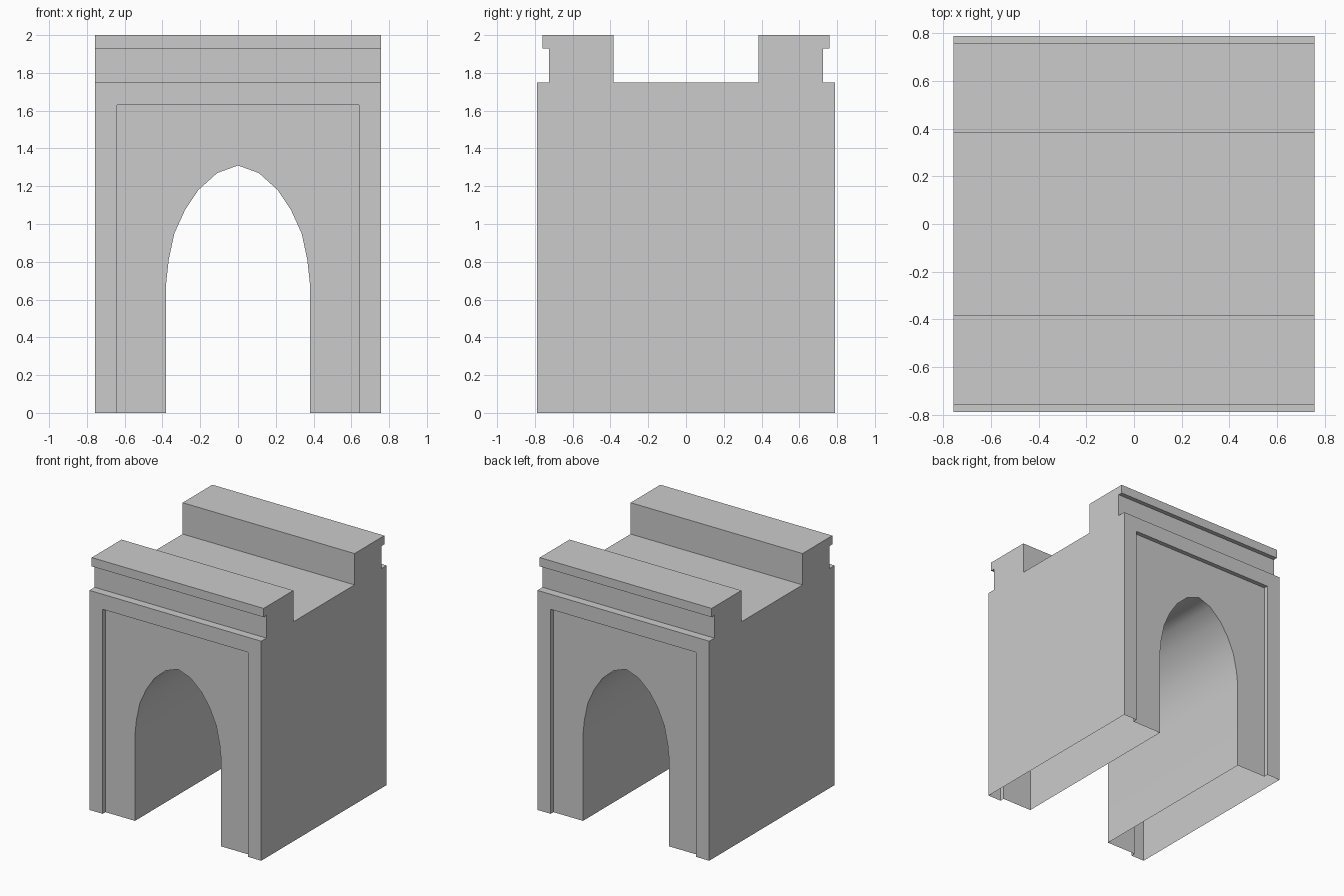
import bpy
import bmesh
import math

if "Cube" in bpy.data.objects:
    bpy.data.objects.remove(bpy.data.objects["Cube"])

W = 0.758        # half width in x
D = 0.79         # half depth in y
PANEL_Y = 0.755  # recessed panel plane
ROOF, TOP = 1.75, 2.0

bm = bmesh.new()


def face(points):
    return bm.faces.new([bm.verts.new(p) for p in points])


def strip(path_a, path_b):
    """Quads joining two matching paths."""
    for i in range(len(path_a) - 1):
        face((path_a[i], path_a[i + 1], path_b[i + 1], path_b[i]))


def mirrored(half):
    """Full left-to-right path from a right half ending at x = 0."""
    return half + [(-x, z) for x, z in reversed(half[:-1])]


def at_y(path, y):
    return [(x, y, z) for x, z in path]


# Side silhouette (y, z): walls, ledge, neck, coping and sunken walkway
half_side = [(D, 0), (D, ROOF), (0.725, ROOF), (0.725, 1.93), (0.76, 1.93),
             (0.76, TOP), (0.385, TOP), (0.385, ROOF)]
side = half_side + [(-y, z) for y, z in reversed(half_side)]
right = [(W, y, z) for y, z in side]
left = [(-W, y, z) for y, z in side]
face(right)
face(left)

# Ledges, parapets and walkway (the main walls are framed separately)
strip(right[1:-1], left[1:-1])

# Pointed tunnel opening and the rectangular panel around it (x, z)
arch = mirrored([(0.38, 0), (0.38, 0.69), (0.367, 0.81), (0.337, 0.95),
                 (0.28, 1.075), (0.21, 1.18), (0.11, 1.27), (0, 1.31)])
panel = [(0.64, 0), (0.64, 1.63), (-0.64, 1.63), (-0.64, 0)]
outer = [(W, 0), (W, ROOF), (-W, ROOF), (-W, 0)]

# Front and back: raised frame, reveal and recessed panel
for s in (-1, 1):
    strip(at_y(outer, s * D), at_y(panel, s * D))
    strip(at_y(panel, s * D), at_y(panel, s * PANEL_Y))
    face(at_y(panel, s * PANEL_Y) + at_y(arch[::-1], s * PANEL_Y))

# Tunnel lining; the underside stays open
strip(at_y(arch, -PANEL_Y), at_y(arch, PANEL_Y))

bmesh.ops.remove_doubles(bm, verts=bm.verts, dist=0.0005)
# Merge the coplanar frame pieces into one face
bmesh.ops.dissolve_limit(bm, angle_limit=math.radians(1),
                         verts=bm.verts, edges=bm.edges)
bmesh.ops.recalc_face_normals(bm, faces=bm.faces)

mesh = bpy.data.meshes.new("arched_gatehouse")
bm.to_mesh(mesh)
bm.free()
gate = bpy.data.objects.new("arched_gatehouse", mesh)
bpy.context.collection.objects.link(gate)

# Smooth tunnel vault, crisp masonry edges
bpy.context.view_layer.objects.active = gate
gate.select_set(True)
bpy.ops.object.shade_smooth_by_angle(angle=math.radians(45))
